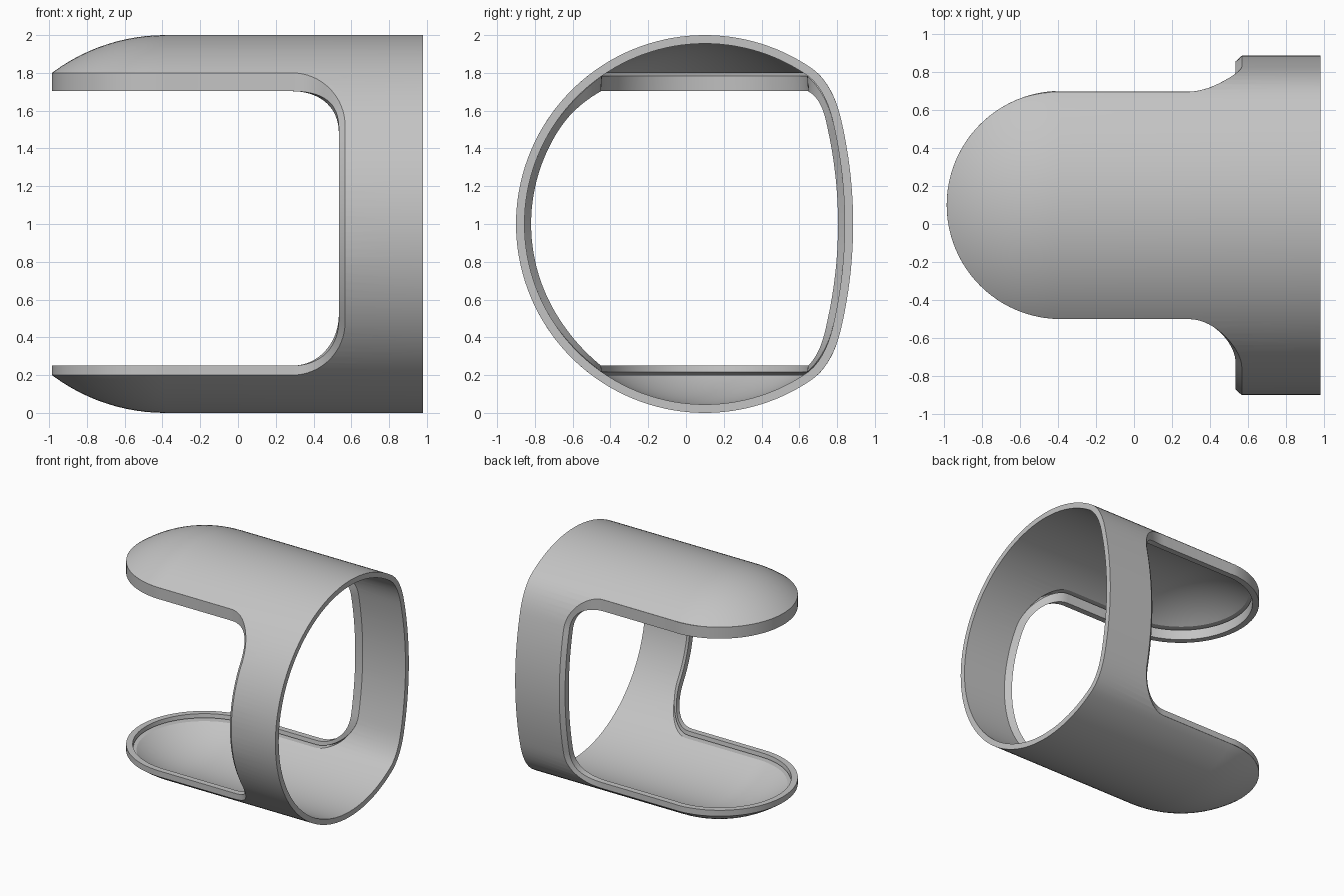
import bpy, bmesh
from math import sin, cos, pi, sqrt, radians
from mathutils import Vector

if "Cube" in bpy.data.objects:
    bpy.data.objects.remove(bpy.data.objects["Cube"])

CY, CZ = 0.1, 1.0            # tube axis
DOME_X, END_X = -0.385, 0.98  # centre of rounded tip, open end
EDGE_X, FILLET = 0.567, 0.28  # side opening
TIP_R, WALL = 0.6, 0.045
SEG = 144

grey = bpy.data.materials.new("light_grey")
grey.use_nodes = True
grey.diffuse_color = (0.55, 0.55, 0.55, 1)
grey.node_tree.nodes["Principled BSDF"].inputs["Base Color"].default_value = grey.diffuse_color


def make_object(name, rings, closed_loop=False):
    """Bridge equal rings of points into one closed surface."""
    bm = bmesh.new()
    loops = [[bm.verts.new(p) for p in ring] for ring in rings]
    pairs = list(zip(loops, loops[1:]))
    if closed_loop:
        pairs.append((loops[-1], loops[0]))
    else:
        bm.faces.new(loops[0])
        bm.faces.new(loops[-1])
    for a, b in pairs:
        n = len(a)
        for i in range(n):
            j = (i + 1) % n
            bm.faces.new((a[i], a[j], b[j], b[i]))
    bmesh.ops.recalc_face_normals(bm, faces=bm.faces)
    mesh = bpy.data.meshes.new(name)
    bm.to_mesh(mesh)
    bm.free()
    mesh.materials.append(grey)
    obj = bpy.data.objects.new(name, mesh)
    bpy.context.collection.objects.link(obj)
    return obj


def select(obj):
    bpy.ops.object.select_all(action='DESELECT')
    obj.select_set(True)
    bpy.context.view_layer.objects.active = obj


def section(t):
    """Cross-section point (y, z from axis): circle with a flatter back."""
    s, c = sin(t), cos(t)
    r = 1.0
    if s > 0:
        back = 2 * 0.785 / (s + sqrt(s * s + 4 * c * c * 0.785 / 4.8))
        k = 0.09
        h = max(k - abs(1 - back), 0) / k
        r = min(1, back) - h * h * k / 4
    return Vector((r * s, r * c))


def inner_section(t):
    d = (section(t + 0.01) - section(t - 0.01)).normalized()
    return section(t) + Vector((d.y, -d.x)) * WALL


# Hollow tube with a domed end
angles = [2 * pi * i / SEG for i in range(SEG)]


def ring(profile, x, scale=1):
    return [(x, CY + p.x * scale, CZ + p.y * scale) for p in profile]


outer = [section(t) for t in angles]
inner = [inner_section(t) for t in angles]
tilts = [radians(3 * i) for i in range(30)]
rings = [ring(outer, DOME_X - sin(a), cos(a)) for a in reversed(tilts)]
rings += [ring(outer, END_X), ring(inner, END_X)]
rings += [ring(inner, DOME_X - (1 - WALL) * sin(a), cos(a)) for a in tilts]
shell = make_object("cuff_shell", rings)

# Opening outline from top tongue to bottom tongue: (x, z, fillet angle, up)
steps = 16
half = [(DOME_X, 1.8, 0)]
for i in range(steps + 1):
    a = pi / 2 * i / steps
    half.append((EDGE_X - FILLET * (1 - sin(a)), 1.8 - FILLET * (1 - cos(a)), a))
straight = 1.8 - FILLET - CZ
half += [(EDGE_X, CZ + straight * (1 - i / 12), pi / 2) for i in range(1, 12)]
outline = [(x, z, a, 1) for x, z, a in half] + [(EDGE_X, CZ, pi / 2, 1)]
outline += [(x, 2 * CZ - z, a, -1) for x, z, a in reversed(half)]

# Cut the opening through both sides
flat = [(-2, 1.8)] + [(x, z) for x, z, a, u in outline] + [(-2, 0.2)]
cutter = make_object("opening_cutter", [[(x, y, z) for x, z in flat] for y in (-2, 2)])
cutter.hide_render = True
mod = shell.modifiers.new("opening", 'BOOLEAN')
mod.operation, mod.solver, mod.object = 'DIFFERENCE', 'EXACT', cutter
select(shell)
bpy.ops.object.modifier_apply(modifier=mod.name)
bpy.data.objects.remove(cutter)


def edge_y(z, side):
    """Find y of the tube surface at a height."""
    lo, hi = 0.0, pi
    for _ in range(40):
        mid = (lo + hi) / 2
        if section(side * mid).y > z - CZ:
            lo = mid
        else:
            hi = mid
    return CY + section(side * lo).x


def lip_ring(edge, a, up, tongue_in, ring_in):
    """Lip cross-section, blended from tongue to upright band."""
    w = cos(a) ** 2
    drop = Vector((0, 0, -0.097 if up > 0 else 0.05))
    sideways = Vector((1, 0, 0))
    p1 = edge + w * drop + (1 - w) * (ring_in * 0.03 - sideways * 0.033)
    p2 = p1 + 0.05 * (w * tongue_in + (1 - w) * ring_in)
    p3 = edge + w * (tongue_in * 0.055 + Vector((0, 0, -0.016 * up)))
    p3 += (1 - w) * (ring_in * WALL + sideways * 0.013)
    return [edge, p1, p2, p3]


def side_rings(side):
    result = []
    for x, z, a, up in outline:
        edge = Vector((x, edge_y(z, side), z))
        centre = Vector((x, -1.5 if side > 0 else CY, CZ))
        result.append(lip_ring(edge, a, up, Vector((0, -side, 0)), (centre - edge).normalized()))
    return result


def tip_rings(up):
    result = []
    for i in range(1, 48):
        b = pi * i / 48
        out = Vector((-sin(b), cos(b), 0))
        edge = Vector((DOME_X, CY, CZ + 0.8 * up)) + out * TIP_R
        result.append(lip_ring(edge, 0, up, -out, -out))
    return result


# Continuous lip around the whole opening
path = side_rings(1) + tip_rings(-1) + side_rings(-1)[::-1] + tip_rings(1)[::-1]
lip = make_object("opening_lip", path, closed_loop=True)

for obj in (shell, lip):
    select(obj)
    bpy.ops.object.shade_smooth_by_angle(angle=radians(30))
